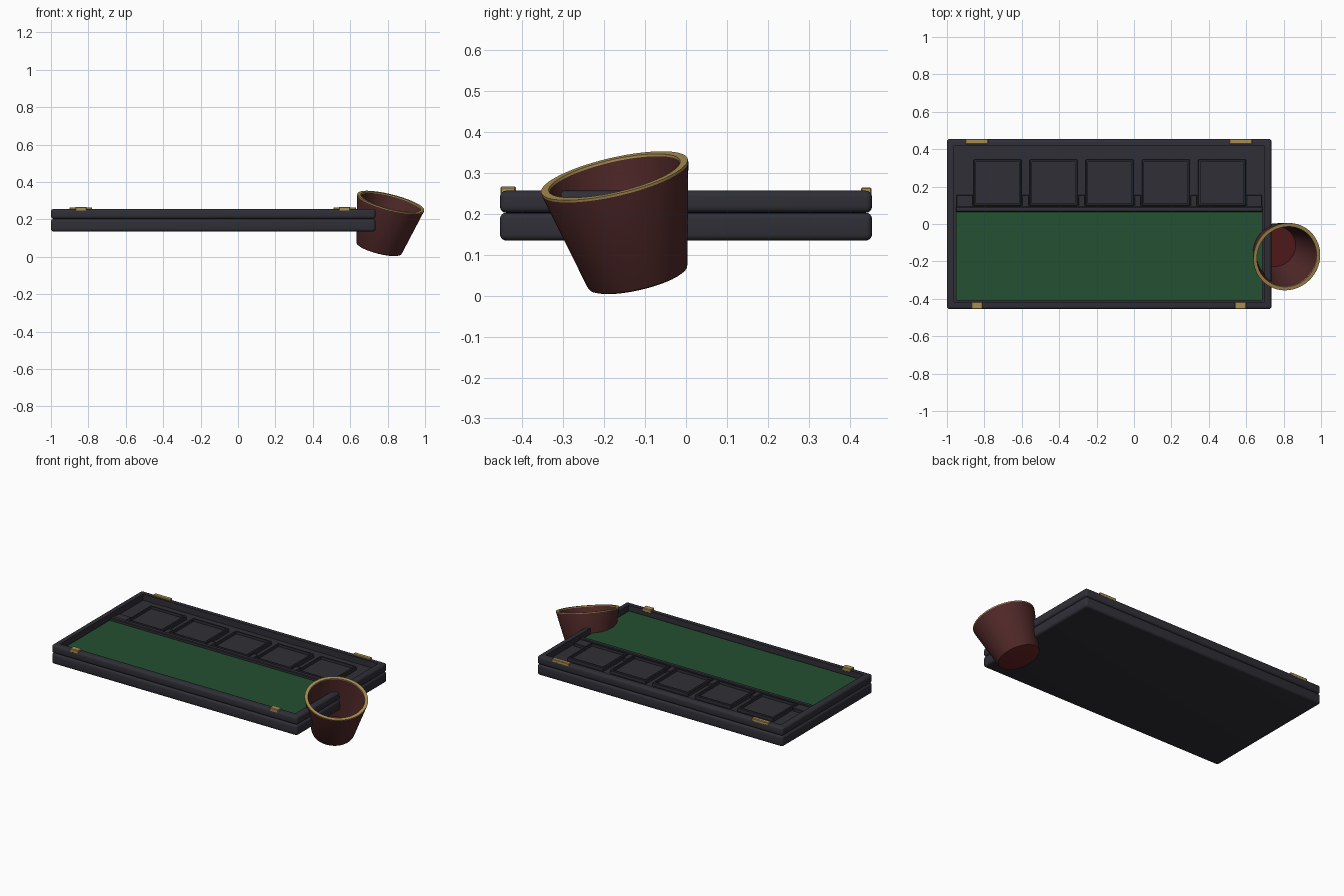
import bpy, bmesh, math
from mathutils import Vector, Matrix

old = bpy.data.objects.get("Cube")
if old:
    bpy.data.objects.remove(old, do_unlink=True)


def material(name, rgb):
    m = bpy.data.materials.new(name)
    m.use_nodes = True
    m.diffuse_color = (*rgb, 1)
    bsdf = m.node_tree.nodes["Principled BSDF"]
    bsdf.inputs["Base Color"].default_value = (*rgb, 1)
    bsdf.inputs["Roughness"].default_value = 0.7
    return m


DARK = material("dark wood", (0.028, 0.028, 0.037))
GREEN = material("green felt", (0.017, 0.080, 0.032))
LEATHER = material("brown leather", (0.080, 0.021, 0.021))
RED = material("red felt", (0.115, 0.014, 0.014))
GOLD = material("brass", (0.40, 0.27, 0.085))


def finish(bm, name, *mats, angle=None):
    bmesh.ops.recalc_face_normals(bm, faces=bm.faces[:])
    mesh = bpy.data.meshes.new(name)
    bm.to_mesh(mesh)
    bm.free()
    ob = bpy.data.objects.new(name, mesh)
    bpy.context.collection.objects.link(ob)
    for m in mats:
        mesh.materials.append(m)
    if angle:
        bpy.ops.object.select_all(action='DESELECT')
        ob.select_set(True)
        bpy.context.view_layer.objects.active = ob
        bpy.ops.object.shade_smooth_by_angle(angle=math.radians(angle))
    return ob


def block(x, y, z, bevel=0, segments=1):
    """Box from (low, high) ranges, optionally with rounded edges."""
    bm = bmesh.new()
    bmesh.ops.create_cube(bm, size=1)
    for v in bm.verts:
        v.co = [sum(r) / 2 + c * (r[1] - r[0]) for r, c in zip((x, y, z), v.co)]
    if bevel:
        bmesh.ops.bevel(bm, geom=bm.edges[:], offset=bevel, segments=segments,
                        profile=0.5, affect='EDGES')
    return bm


def top_face(bm):
    return max(bm.faces, key=lambda f: (round(f.calc_center_median().z, 4), f.calc_area()))


def sink(bm, inset, depth):
    """Inset the top face and push it straight down."""
    face = top_face(bm)
    bmesh.ops.inset_region(bm, faces=[face], thickness=inset)
    new = bmesh.ops.extrude_face_region(bm, geom=[face])["geom"]
    bmesh.ops.delete(bm, geom=[face], context='FACES_ONLY')
    bmesh.ops.translate(bm, vec=(0, 0, -depth),
                        verts=[v for v in new if isinstance(v, bmesh.types.BMVert)])


WIDE, DEEP = (-1, 0.735), (-0.455, 0.455)

# Two rounded halves of the folding box
finish(block(WIDE, DEEP, (0.135, 0.203), 0.015, 4), "lower_case", DARK, angle=35)
bm = block(WIDE, DEEP, (0.203, 0.257), 0.015, 4)
sink(bm, 0.032, 0.04)
finish(bm, "upper_frame", DARK, angle=35)

# Felt playing area and the edge rail behind it
finish(block((-0.953, 0.688), (-0.408, 0.07), (0.215, 0.226)), "felt_bed", GREEN)
finish(block((-0.953, 0.688), (0.065, 0.093), (0.215, 0.244), 0.004), "tray_rail", DARK)

# Storage row: square trays with raised borders, and dividers between them
for i in range(5):
    cx = -0.73 + 0.3 * i
    bm = block((cx - 0.128, cx + 0.128), (0.098, 0.345), (0.215, 0.242), 0.004)
    sink(bm, 0.012, 0.016)
    finish(bm, f"tray_{i + 1}", DARK)
for i in range(6):
    cx = -0.88 + 0.3 * i
    half = 0.018 if 0 < i < 5 else 0.07
    shift = {0: -0.05, 5: 0.05}.get(i, 0)
    finish(block((max(cx + shift - half, -0.95), min(cx + shift + half, 0.685)),
                 (0.09, 0.155), (0.215, 0.236), 0.003), f"divider_{i + 1}", DARK)

# Brass hinges at the back, catches at the front
for side, cx in (("right", -0.84), ("left", 0.57)):
    bm = block((cx - 0.06, cx + 0.06), (0.428, 0.454), (0.245, 0.265), 0.003)
    finish(bm, f"hinge_{side}", GOLD)
    bm = block((cx - 0.03, cx + 0.03), (-0.454, -0.416), (0.245, 0.267), 0.003)
    finish(bm, f"catch_{side}", GOLD)

# Leaning dice cup: a turned profile with brass rim and felt base
HEIGHT = 0.266
profile = [(0, 0), (0.117, 0), (0.123, 0.003), (0.126, 0.010), (0.184, HEIGHT - 0.006),
           (0.184, HEIGHT), (0.165, HEIGHT), (0.164, HEIGHT - 0.006), (0.110, 0.016), (0, 0.016)]
paint = [1, 0, 0, 0, 2, 2, 2, 0, 1]
SIDES = 64
bm = bmesh.new()
rings = []
for r, z in profile:
    count = SIDES if r else 1
    rings.append([bm.verts.new((r * math.cos(2 * math.pi * k / SIDES),
                                r * math.sin(2 * math.pi * k / SIDES), z))
                  for k in range(count)])
for a, b, colour in zip(rings, rings[1:], paint):
    for k in range(SIDES):
        n = k + 1
        corners = [a[k % len(a)], a[n % len(a)], b[n % len(b)], b[k % len(b)]]
        face = bm.faces.new(list(dict.fromkeys(corners)))
        face.material_index = colour
axis = Vector((0.064, -0.058, 0.251))
turn = Vector((0, 0, 1)).rotation_difference(axis).to_matrix().to_4x4()
bm.transform(Matrix.Translation((0.753, -0.117, 0.042)) @ turn)
finish(bm, "dice_cup", LEATHER, RED, GOLD, angle=40)
